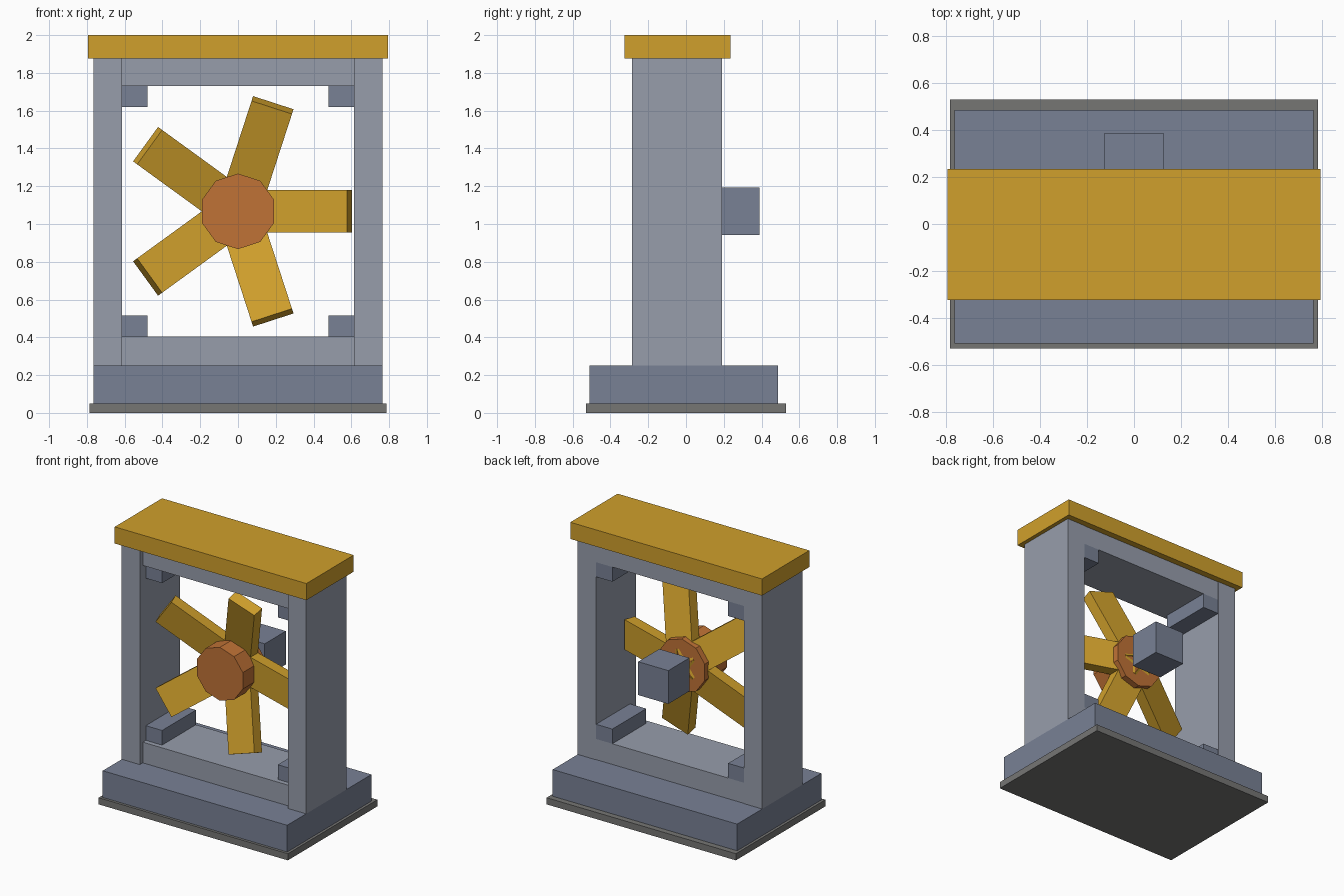
import bpy, bmesh
from math import radians, pi
from mathutils import Matrix, Vector

if "Cube" in bpy.data.objects:
    bpy.data.objects.remove(bpy.data.objects["Cube"])


def material(name, rgb):
    m = bpy.data.materials.new(name)
    m.diffuse_color = (*rgb, 1)
    m.use_nodes = True
    m.node_tree.nodes["Principled BSDF"].inputs["Base Color"].default_value = m.diffuse_color
    return m


SLATE = material("slate", (0.19, 0.22, 0.30))
FRAME = material("frame_grey", (0.31, 0.34, 0.41))
GOLD = material("gold", (0.63, 0.35, 0.025))
COPPER = material("copper", (0.53, 0.17, 0.037))
DARK = material("dark_grey", (0.18, 0.18, 0.175))


def finish(name, bm, mat):
    mesh = bpy.data.meshes.new(name)
    bm.to_mesh(mesh)
    bm.free()
    mesh.materials.append(mat)
    obj = bpy.data.objects.new(name, mesh)
    bpy.context.collection.objects.link(obj)
    return obj


def box(name, x, y, z, mat, placement=Matrix()):
    """Box from (min, max) ranges, then moved by a placement matrix."""
    bm = bmesh.new()
    centre = Vector([(a + b) / 2 for a, b in (x, y, z)])
    size = [b - a for a, b in (x, y, z)]
    bmesh.ops.create_cube(bm, size=1, matrix=placement @ Matrix.Translation(centre) @ Matrix.Diagonal((*size, 1)))
    return finish(name, bm, mat)


def drum(name, radius, y, z, sides, mat):
    """Cylinder lying along y."""
    bm = bmesh.new()
    place = Matrix.Translation((0, sum(y) / 2, z)) @ Matrix.Rotation(pi / 2, 4, 'X')
    bmesh.ops.create_cone(bm, cap_ends=True, segments=sides, radius1=radius, radius2=radius,
                          depth=y[1] - y[0], matrix=place)
    return finish(name, bm, mat)


# Base and cap
box("ground_plate", (-0.785, 0.785), (-0.53, 0.53), (0, 0.05), DARK)
box("base", (-0.765, 0.765), (-0.51, 0.487), (0.05, 0.25), SLATE)
box("top_cap", (-0.795, 0.795), (-0.325, 0.235), (1.875, 2.0), GOLD)

# Frame beams
box("lower_beam", (-0.615, 0.615), (-0.25, 0.187), (0.25, 0.405), FRAME)
box("upper_beam", (-0.615, 0.615), (-0.25, 0.187), (1.73, 1.875), FRAME)

# Posts and corner blocks on both sides
for side, s in (("left", -1), ("right", 1)):
    def span(a, b):
        return tuple(sorted((s * a, s * b)))
    box(f"{side}_post", span(0.615, 0.765), (-0.285, 0.19), (0.25, 1.875), FRAME)
    for level, z in (("lower", (0.405, 0.515)), ("upper", (1.62, 1.73))):
        box(f"{side}_{level}_corner_block", span(0.48, 0.615), (-0.214, 0.187), z, SLATE)

# Hub, shaft and motor
AXIS_Z = 1.067
drum("hub", 0.2, (-0.215, 0.05), AXIS_Z, 10, COPPER)
drum("shaft", 0.05, (0.04, 0.15), AXIS_Z, 10, SLATE)
box("motor", (-0.125, 0.125), (0.138, 0.388), (0.942, 1.192), SLATE)

# Five blades, coned forward
for i in range(5):
    place = (Matrix.Translation((0, 0, AXIS_Z)) @ Matrix.Rotation(-2 * pi * i / 5, 4, 'Y')
             @ Matrix.Translation((0.5915, -0.175, 0)) @ Matrix.Rotation(radians(-18.5), 4, 'Z'))
    box(f"blade_{i + 1}", (-0.6, 0), (-0.042, 0.042), (-0.1125, 0.1125), GOLD, place)
